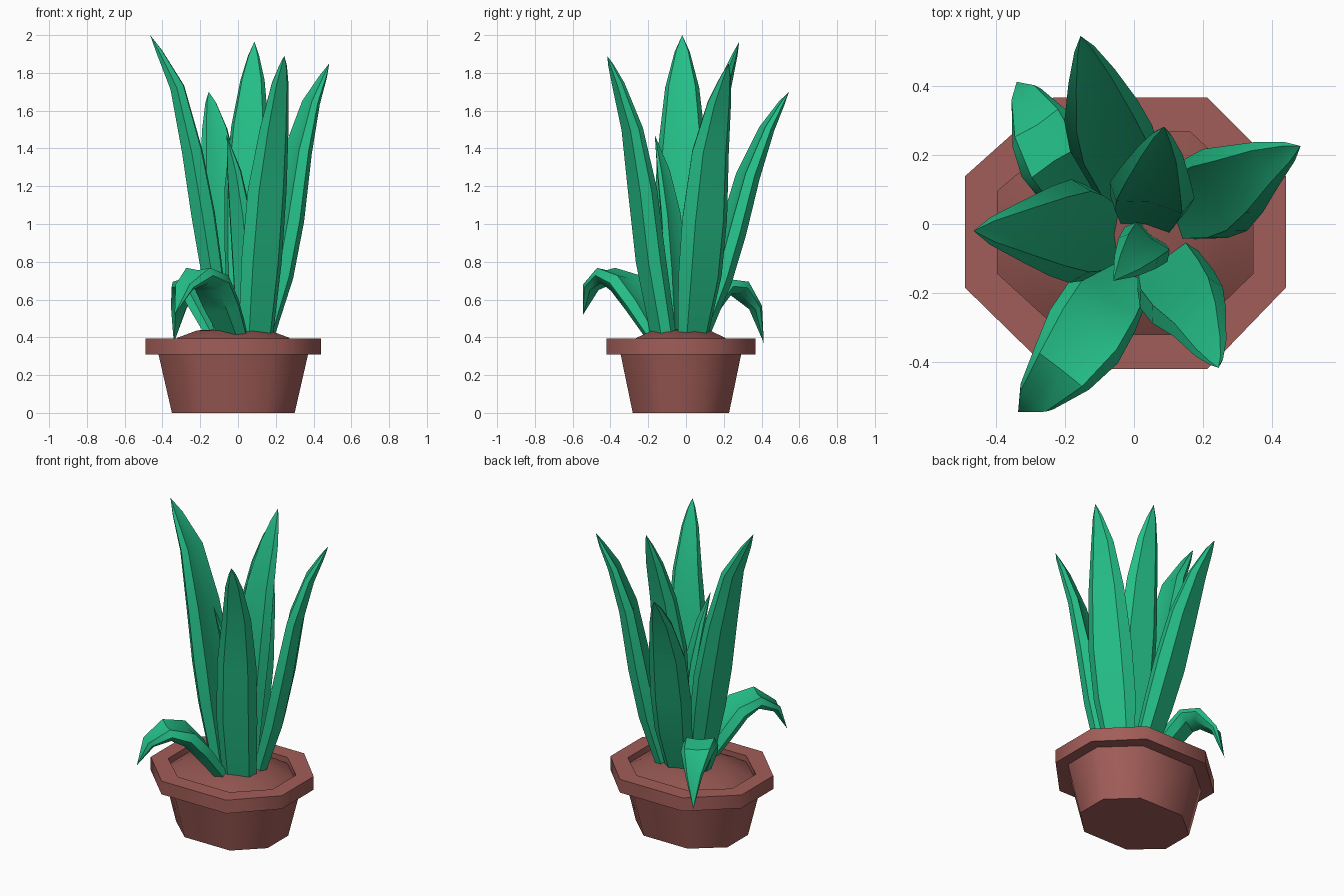
import bpy, bmesh, math
from mathutils import Vector

if "Cube" in bpy.data.objects:
    bpy.data.objects.remove(bpy.data.objects["Cube"])


def material(name, rgb):
    m = bpy.data.materials.new(name)
    m.diffuse_color = (*rgb, 1)
    m.use_nodes = True
    m.node_tree.nodes["Principled BSDF"].inputs["Base Color"].default_value = m.diffuse_color
    return m


GREEN = material("leaf_green", (0.018, 0.52, 0.245))
CLAY = material("clay_red_brown", (0.36, 0.11, 0.098))
SOIL = material("soil_brown", (0.28, 0.088, 0.078))


def finish(name, bm, mat, angle):
    bmesh.ops.recalc_face_normals(bm, faces=bm.faces)
    me = bpy.data.meshes.new(name)
    bm.to_mesh(me)
    bm.free()
    me.materials.append(mat)
    ob = bpy.data.objects.new(name, me)
    bpy.context.collection.objects.link(ob)
    bpy.ops.object.select_all(action='DESELECT')
    ob.select_set(True)
    bpy.context.view_layer.objects.active = ob
    bpy.ops.object.shade_smooth_by_angle(angle=math.radians(angle))
    return ob


def bridge(bm, a, b):
    n = len(a)
    for i in range(n):
        bm.faces.new((a[i], a[(i + 1) % n], b[(i + 1) % n], b[i]))


# Stretched octagon rings: (half size x, half size y, z)
OCT = [(1, -.40), (1, .42), (.51, 1), (-.45, 1), (-1, .42), (-1, -.40), (-.48, -1), (.51, -1)]


def octagon_part(name, rings, mat, angle, cap_first=False, cap_last=False, loop=False):
    bm = bmesh.new()
    loops = [[bm.verts.new((u * sx - .025, v * sy - .027, z)) for u, v in OCT]
             for sx, sy, z in rings]
    for a, b in zip(loops, loops[1:]):
        bridge(bm, a, b)
    if loop:
        bridge(bm, loops[-1], loops[0])
    if cap_first:
        bm.faces.new(loops[0])
    if cap_last:
        bm.faces.new(loops[-1])
    finish(name, bm, mat, angle)


octagon_part("pot_body", [(.325, .255, 0), (.397, .32, .315)], CLAY, 60, cap_first=True)
octagon_part("pot_rim", [(.465, .394, .31), (.465, .394, .395), (.37, .293, .395), (.37, .293, .31)],
             CLAY, 60, loop=True)
octagon_part("soil", [(.372, .295, .355), (.29, .23, .40), (.19, .15, .437), (.08, .06, .442)],
             SOIL, 60, cap_last=True)

# Leaf cross-section: (across, outward), in half widths
SECTION = [(1, 0), (.62, .40), (-.62, .40), (-1, 0), (-.78, -.40), (0, -.28), (.78, -.40)]


def leaf(name, path, tip, shift=-.1):
    """path: (x, y, z, half width) for each ring; the leaf ends in a point at tip."""
    bm = bmesh.new()
    pts = [Vector(p[:3]) for p in path] + [Vector(tip)]
    d = pts[-1] - pts[0]
    d.z = 0
    d.normalize()
    across = Vector((-d.y, d.x, 0))
    loops = []
    for i, p in enumerate(path):
        t = (pts[i + 1] - pts[max(i - 1, 0)]).normalized()
        out = across.cross(t).normalized()
        loops.append([bm.verts.new(pts[i] + across * u * p[3] + out * (v + shift) * p[3])
                      for u, v in SECTION])
    for a, b in zip(loops, loops[1:]):
        bridge(bm, a, b)
    bm.faces.new(loops[0])
    end = bm.verts.new(tip)
    last = loops[-1]
    for i in range(len(last)):
        bm.faces.new((last[i], last[(i + 1) % len(last)], end))
    finish(name, bm, GREEN, 44)


# Tall upright leaves
leaf("leaf_left", [(-.09, -.03, .40, .10), (-.16, -.025, .80, .14), (-.20, -.02, 1.05, .15),
                   (-.255, -.02, 1.38, .13), (-.33, -.02, 1.72, .09), (-.42, -.02, 1.91, .04)],
     (-.465, -.02, 2.0))
leaf("leaf_back", [(-.01, .08, .40, .085), (-.04, .19, .70, .115), (-.07, .26, .95, .125),
                   (-.10, .34, 1.25, .11), (-.125, .435, 1.50, .07), (-.145, .51, 1.64, .03)],
     (-.155, .545, 1.70))
leaf("leaf_right", [(.14, .04, .40, .09), (.22, .08, .72, .13), (.275, .105, 1.02, .135),
                    (.33, .135, 1.38, .11), (.395, .18, 1.64, .07), (.455, .212, 1.78, .03)],
     (.483, .226, 1.85))
leaf("leaf_inner_back", [(.04, .03, .40, .09), (.045, .075, .85, .115), (.055, .11, 1.20, .125),
                         (.065, .16, 1.52, .10), (.078, .22, 1.76, .065), (.083, .26, 1.89, .03)],
     (.087, .282, 1.965))
leaf("leaf_front", [(.10, -.13, .40, .10), (.13, -.20, .80, .12), (.16, -.245, 1.18, .115),
                    (.195, -.295, 1.50, .085), (.225, -.365, 1.74, .05), (.24, -.40, 1.84, .022)],
     (.245, -.417, 1.89))
leaf("leaf_centre", [(.035, -.05, .40, .06), (.03, -.065, .75, .08), (.005, -.09, 1.05, .07),
                     (-.025, -.125, 1.28, .045)], (-.06, -.165, 1.47))

# Low leaves that droop over the rim
leaf("leaf_droop_front", [(-.02, -.14, .41, .09), (-.085, -.23, .575, .12), (-.14, -.32, .70, .125),
                          (-.21, -.42, .74, .10), (-.285, -.505, .67, .06)],
     (-.336, -.545, .52), shift=.12)
leaf("leaf_droop_back", [(-.10, .04, .41, .08), (-.185, .12, .585, .10), (-.235, .19, .68, .105),
                         (-.275, .28, .67, .095), (-.315, .37, .56, .05)],
     (-.34, .412, .37), shift=.1)
